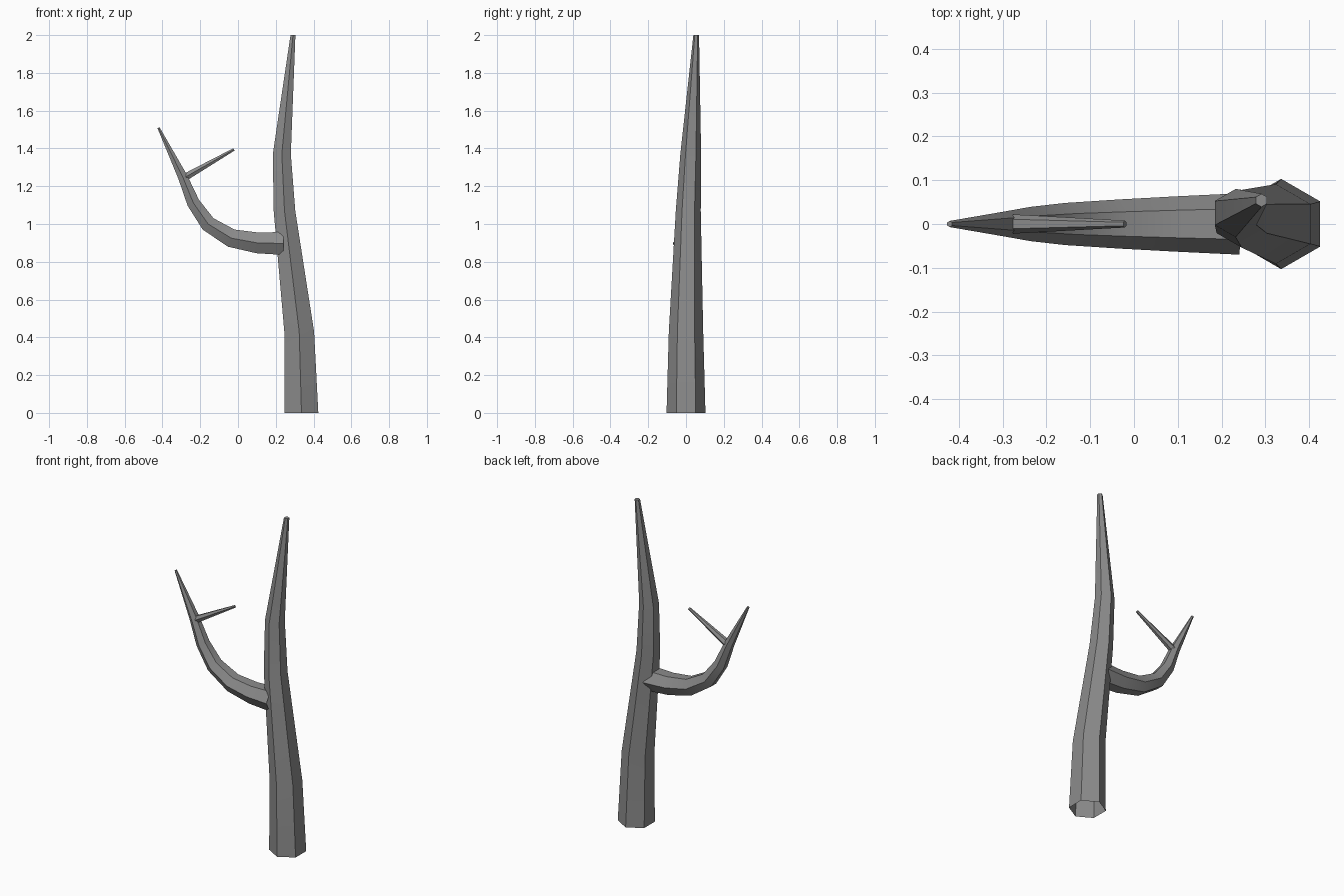
import bpy, bmesh
from math import sin, cos, pi, radians
from mathutils import Vector

if "Cube" in bpy.data.objects:
    bpy.data.objects.remove(bpy.data.objects["Cube"])

# Dark grey bark
bark = bpy.data.materials.new("bark")
bark.diffuse_color = (0.26, 0.26, 0.26, 1)
bark.use_nodes = True
bark.node_tree.nodes["Principled BSDF"].inputs["Base Color"].default_value = bark.diffuse_color


def hex_tube(name, rings, upright=False):
    """Six-sided tapering tube through (x, y, z, radius) rings, open at the root."""
    bm = bmesh.new()
    pts = [Vector(r[:3]) for r in rings]
    loops = []
    for i, p in enumerate(pts):
        if upright:
            t = Vector((0, 0, 1))
        else:
            a = (p - pts[i - 1]).normalized() if i else Vector()
            b = (pts[i + 1] - p).normalized() if i < len(pts) - 1 else Vector()
            t = (a + b).normalized()
        v = Vector((0, 1, 0))
        u = t.cross(v).normalized()
        r = rings[i][3]
        # corners run clockwise seen from the tip, pointing along y
        loops.append([bm.verts.new(p + r * (v * cos(k * pi / 3) + u * sin(k * pi / 3)))
                      for k in range(6)])
    for a, b in zip(loops, loops[1:]):
        for k in range(6):
            j = (k + 1) % 6
            bm.faces.new((a[k], a[j], b[j], b[k]))
    bm.faces.new(loops[-1])
    mesh = bpy.data.meshes.new(name)
    bm.to_mesh(mesh)
    bm.free()
    mesh.materials.append(bark)
    obj = bpy.data.objects.new(name, mesh)
    bpy.context.collection.objects.link(obj)
    # smooth along the length, sharp between the six sides
    bpy.ops.object.select_all(action='DESELECT')
    obj.select_set(True)
    bpy.context.view_layer.objects.active = obj
    bpy.ops.object.shade_smooth_by_angle(angle=radians(35))
    return obj


# Leaning trunk with level rings
hex_tube("trunk", [
    (0.336, 0, 0, 0.103),
    (0.324, 0, 0.43, 0.091),
    (0.246, 0.012, 1.07, 0.066),
    (0.232, 0.025, 1.37, 0.055),
    (0.291, 0.054, 2.0, 0.015),
], upright=True)

# Upward-curving side branch
hex_tube("branch", [
    (0.241, 0, 0.897, 0.07),
    (0.103, 0, 0.90, 0.0635),
    (-0.035, 0, 0.925, 0.056),
    (-0.158, 0, 1.0, 0.048),
    (-0.237, 0, 1.113, 0.039),
    (-0.293, 0, 1.25, 0.029),
    (-0.421, 0, 1.51, 0.007),
])

# Small twig on the branch
hex_tube("twig", [(-0.276, 0, 1.25, 0.022), (-0.021, 0, 1.395, 0.008)])
